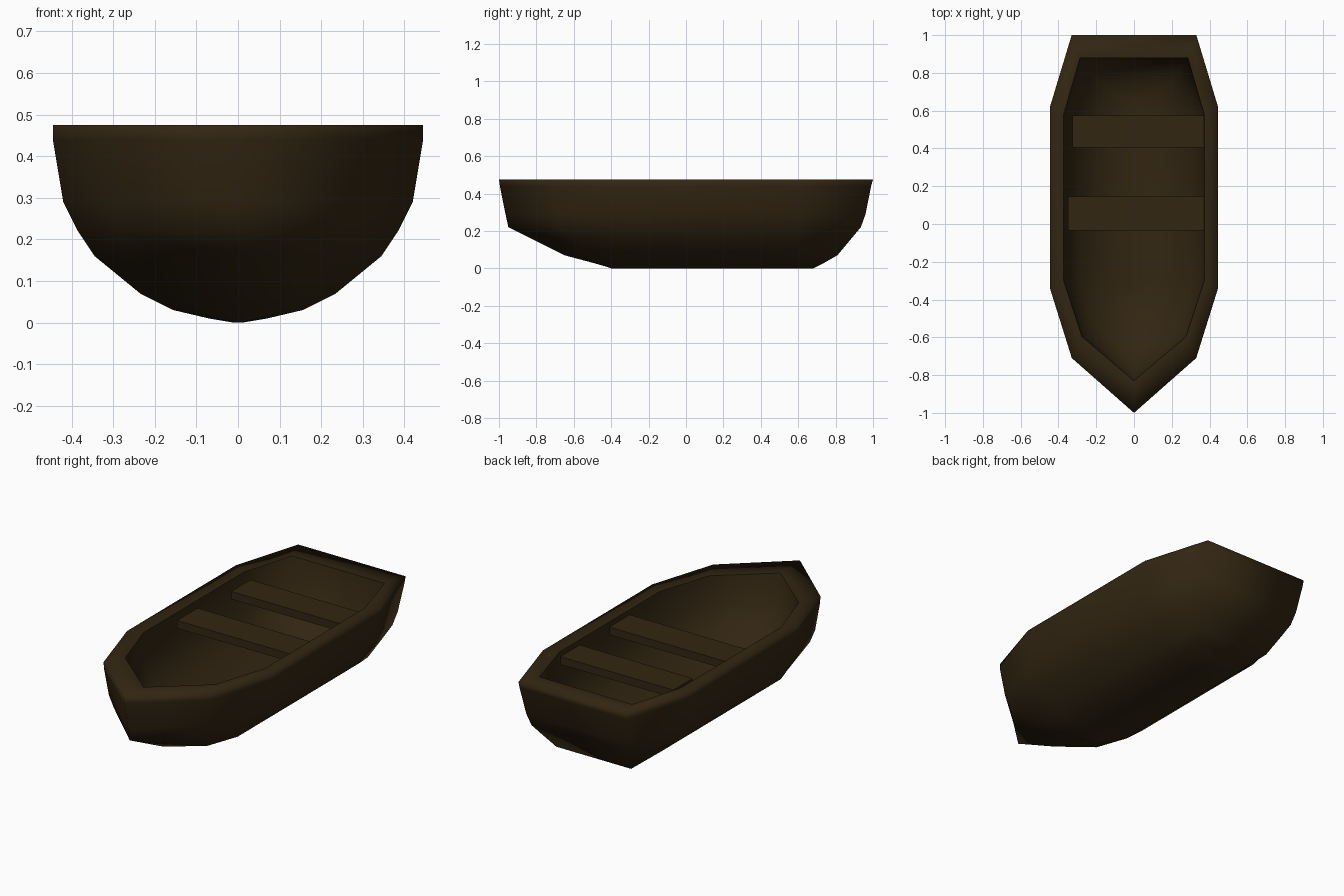
import bpy
import bmesh

cube = bpy.data.objects.get("Cube")
if cube:
    bpy.data.objects.remove(cube)


def material(name, color):
    mat = bpy.data.materials.new(name)
    mat.use_nodes = True
    mat.diffuse_color = color
    bsdf = mat.node_tree.nodes["Principled BSDF"]
    bsdf.inputs["Base Color"].default_value = color
    bsdf.inputs["Roughness"].default_value = 0.8
    return mat


wood = material("dark brown wood", (0.032, 0.019, 0.006, 1))


def add_object(name, bm):
    mesh = bpy.data.meshes.new(name)
    bm.to_mesh(mesh)
    bm.free()
    mesh.materials.append(wood)
    obj = bpy.data.objects.new(name, mesh)
    bpy.context.collection.objects.link(obj)
    return obj


def ring(bm, z, bow, shoulder, front, rear, stern):
    """Pointed waterline outline: bow tip plus mirrored (x, y) side points."""
    side = [shoulder, front, rear, stern]
    points = [(0, bow)] + side + [(-x, y) for x, y in reversed(side)]
    return [bm.verts.new((x, y, z)) for x, y in points]


def bridge(bm, a, b):
    n = len(a)
    for i in range(n):
        j = (i + 1) % n
        bm.faces.new((a[i], a[j], b[j], b[i]))


# Hull waterlines: height, half width, bow y, stern y, stern half width
OUTER = [
    (0.475, 0.445, -1.00, 1.00, 0.33),
    (0.44, 0.445, -0.995, 0.99, 0.33),
    (0.29, 0.42, -0.965, 0.96, 0.31),
    (0.22, 0.385, -0.95, 0.935, 0.295),
    (0.16, 0.345, -0.83, 0.885, 0.27),
    (0.07, 0.235, -0.65, 0.81, 0.23),
    (0.03, 0.155, -0.50, 0.74, 0.155),
    (0.01, 0.07, -0.43, 0.70, 0.07),
    (0.0, 0.01, -0.40, 0.68, 0.01),
]
INNER = [
    (0.47, 0.372, -0.83, 0.88, 0.285),
    (0.30, 0.36, -0.80, 0.86, 0.27),
    (0.20, 0.30, -0.70, 0.81, 0.24),
    (0.12, 0.20, -0.55, 0.75, 0.19),
    (0.08, 0.10, -0.42, 0.68, 0.10),
    (0.07, 0.02, -0.38, 0.64, 0.02),
]


def waterlines(bm, table, front_y, rear_gap):
    rings = []
    for z, w, bow, stern, stern_w in table:
        k = w / table[0][1]
        shoulder_y = bow + (front_y - bow) * 0.44
        rear_y = stern - rear_gap * (0.3 + 0.7 * k)
        rings.append(ring(bm, z, bow, (0.74 * w, shoulder_y),
                          (w, max(front_y, bow + 0.03)), (w, rear_y), (stern_w, stern)))
    return rings


# Hull: outer skin, flat rim and inner skin as one shell
bm = bmesh.new()
outer = waterlines(bm, OUTER, -0.34, 0.38)
inner = waterlines(bm, INNER, -0.30, 0.30)
for skin in (outer, inner):
    for a, b in zip(skin, skin[1:]):
        bridge(bm, a, b)
    bm.faces.new(skin[-1])
bridge(bm, outer[0], inner[0])
bmesh.ops.recalc_face_normals(bm, faces=bm.faces)
lip = set(inner[0])
for face in bm.faces:
    face.smooth = True
for edge in bm.edges:
    edge.smooth = not all(v in lip for v in edge.verts)
add_object("hull", bm)


# Bench seats laid across the hull
def bench(name, x0, x1, y0, y1):
    bm = bmesh.new()
    bmesh.ops.create_cube(bm, size=1)
    for v in bm.verts:
        v.co.x = x1 if v.co.x > 0 else x0
        v.co.y = y1 if v.co.y > 0 else y0
        v.co.z = 0.443 if v.co.z > 0 else 0.40
    add_object(name, bm)


bench("middle_bench", -0.35, 0.37, -0.035, 0.145)
bench("rear_bench", -0.325, 0.37, 0.405, 0.575)
